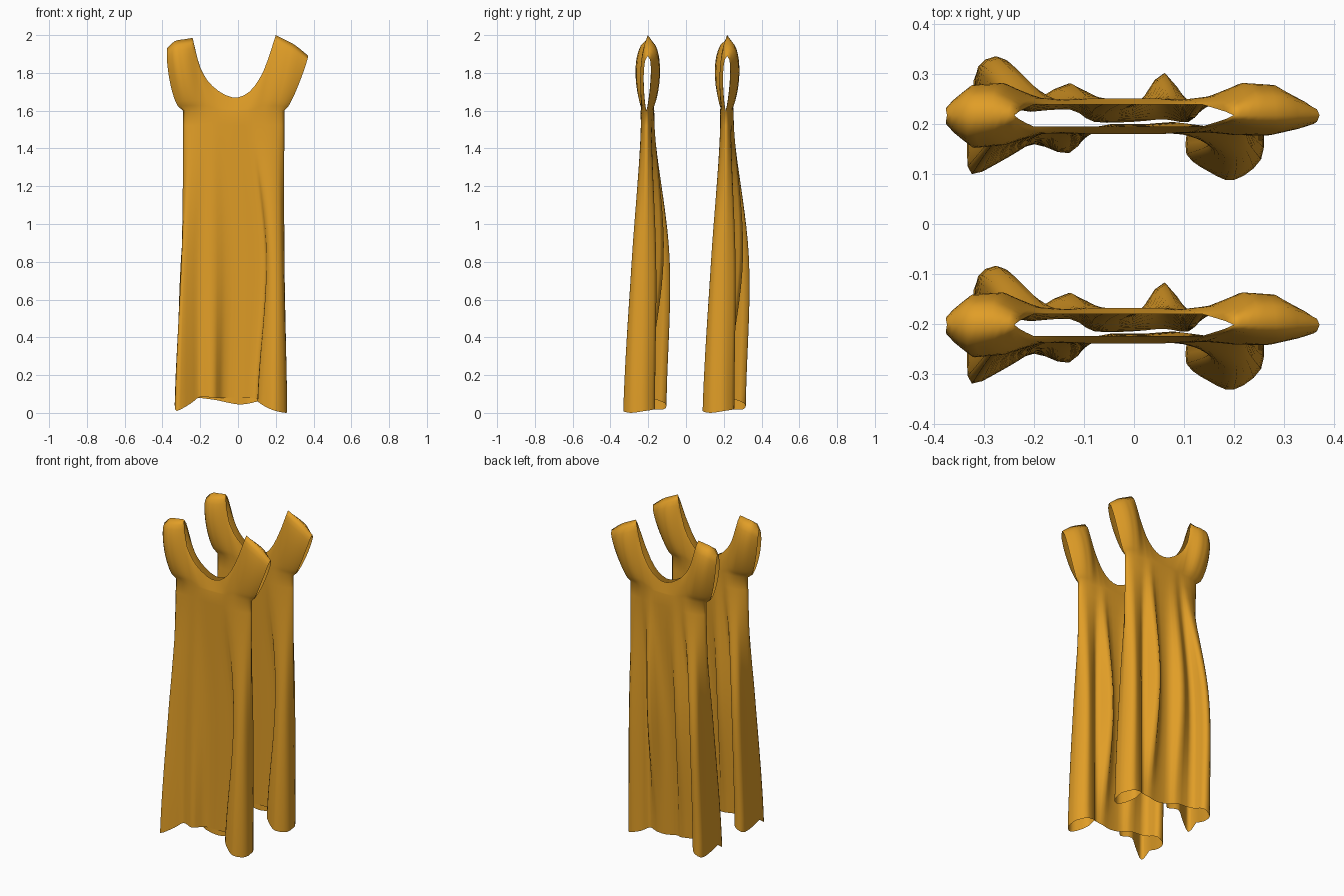
import bpy, bmesh, math

if "Cube" in bpy.data.objects:
    bpy.data.objects.remove(bpy.data.objects["Cube"])

SUB, LOW, UP = 3, 20, 14          # column subdivisions, skirt rows, bodice rows
ARM_Z = 1.6                       # underarm height

# Hem outline, left to right: (x, y, z), y relative to the dress centre
FRONT_HEM = [(-.335, -.05, .05), (-.325, -.11, .01), (-.25, -.075, .05), (-.20, -.05, .085),
             (-.13, -.068, .08), (-.075, -.015, .08), (.02, -.01, .08), (.10, -.01, .075),
             (.105, -.07, .06), (.15, -.105, .03), (.20, -.122, .01), (.255, -.08, 0), (.26, -.01, .01)]
BACK_HEM = [(-.335, -.05, .05), (-.325, .03, .02), (-.315, .095, .02), (-.265, .10, .05),
            (-.24, .02, .08), (-.13, .02, .07), (-.08, -.005, .06), (0, -.005, .045),
            (.06, 0, .05), (.11, -.005, .06), (.15, .03, .04), (.22, .045, .02), (.26, -.01, .01)]
# Outline at mid skirt: (x, y)
FRONT_MID = [(-.299, -.027), (-.295, -.065), (-.25, -.055), (-.20, -.04), (-.13, -.045), (-.06, -.022),
             (.04, -.018), (.14, -.015), (.15, -.05), (.17, -.072), (.205, -.076), (.235, -.055), (.246, -.005)]
BACK_MID = [(-.299, -.027), (-.297, .04), (-.30, .105), (-.255, .118), (-.225, .03), (-.13, .072),
            (-.08, .02), (0, .025), (.06, .092), (.11, .005), (.15, .03), (.215, .052), (.246, -.005)]
# Underarm x positions and the shoulder / neckline edge (x, z)
ARM_X = [-.29, -.255, -.215, -.17, -.13, -.09, -.03, .05, .09, .13, .17, .21, .245]
TOP = [(-.375, 1.93), (-.335, 1.968), (-.285, 1.978), (-.24, 1.985), (-.20, 1.83), (-.135, 1.73),
       (-.03, 1.67), (.06, 1.70), (.135, 1.81), (.20, 2.0), (.25, 1.975), (.305, 1.945), (.372, 1.89)]
# Sleeve fullness per column, front and back
BULGE = {-1: [.022, .065, .055, .022, .005, 0, 0, 0, .005, .015, .03, .035, .022],
         1: [.022, .065, .065, .025, .005, 0, 0, 0, .005, .03, .065, .065, .022]}


def spline(pts, u):
    """Catmull-Rom sample of a list of tuples."""
    i = min(int(u), len(pts) - 2)
    t = u - i
    p1, p2 = pts[i], pts[i + 1]
    p0, p3 = pts[max(i - 1, 0)], pts[min(i + 2, len(pts) - 1)]
    return [b + .5 * t * (c - a + t * (2 * a - 5 * b + 4 * c - d + t * (3 * (b - c) + d - a)))
            for a, b, c, d in zip(p0, p1, p2, p3)]


def linear(vals, u):
    i = min(int(u), len(vals) - 2)
    return vals[i] + (vals[i + 1] - vals[i]) * (u - i)


def top_edge(u):
    if u <= 3:
        return spline(TOP[:4], u)
    if u >= 9:
        return spline(TOP[9:], u - 9)
    return spline(TOP[3:10], u - 3)


def arm_y(u, side):
    depth = .03 if side < 0 else .042
    return side * depth * math.sqrt(max(0, math.sin(math.pi * u / 12)))


def skirt_point(u, t, side):
    hx, hy, hz = spline(FRONT_HEM if side < 0 else BACK_HEM, u)
    mid = spline(FRONT_MID if side < 0 else BACK_MID, u)
    x, y = spline([(hx, hy), mid, (linear(ARM_X, u), arm_y(u, side))], t * 2)
    return (x, y, hz + (ARM_Z - hz) * t)


def bodice_point(u, v, side):
    ax, ay = linear(ARM_X, u), arm_y(u, side)
    tx, tz = top_edge(u)
    dome = 1.95 * v ** .8 * max(0, 1 - v) ** .45
    ty = .008
    if 3 < u < 9:                                # neckline opens away from the shoulders
        open_y = -.015 if side < 0 else .03
        ty += (open_y - ty) * min(1, u - 3, 9 - u)
    flare = (-.07 * max(0, 1 - u / 3) + .035 * max(0, (u - 9) / 3)) * v ** .4 * max(0, 1 - v) ** .8
    return (ax + (tx - ax) * v + flare,
            ay + (ty - ay) * v + side * linear(BULGE[side], u) * dome,
            ARM_Z + (tz - ARM_Z) * v)


# Dress shell: front and back sheets, welded at side seams and shoulders
bm = bmesh.new()
n = 12 * SUB
for side in (-1, 1):
    rows = []
    for r in range(LOW + UP + 1):
        row = []
        for c in range(n + 1):
            u = c / SUB
            p = skirt_point(u, r / LOW, side) if r <= LOW else bodice_point(u, (r - LOW) / UP, side)
            row.append(bm.verts.new(p))
        rows.append(row)
    for a, b in zip(rows, rows[1:]):
        for c in range(n):
            q = (a[c], a[c + 1], b[c + 1], b[c])
            bm.faces.new(q if side < 0 else q[::-1])
bmesh.ops.remove_doubles(bm, verts=bm.verts, dist=.0005)
mesh = bpy.data.meshes.new("dress")
bm.to_mesh(mesh)
bm.free()
mesh.shade_smooth()

fabric = bpy.data.materials.new("amber fabric")
fabric.diffuse_color = (.75, .34, .02, 1)
fabric.use_nodes = True
fabric.node_tree.nodes["Principled BSDF"].inputs["Base Color"].default_value = fabric.diffuse_color
mesh.materials.append(fabric)

# Two identical dresses, one behind the other
for name, y in (("front_dress", -.21), ("back_dress", .21)):
    ob = bpy.data.objects.new(name, mesh)
    ob.location.y = y
    bpy.context.collection.objects.link(ob)
